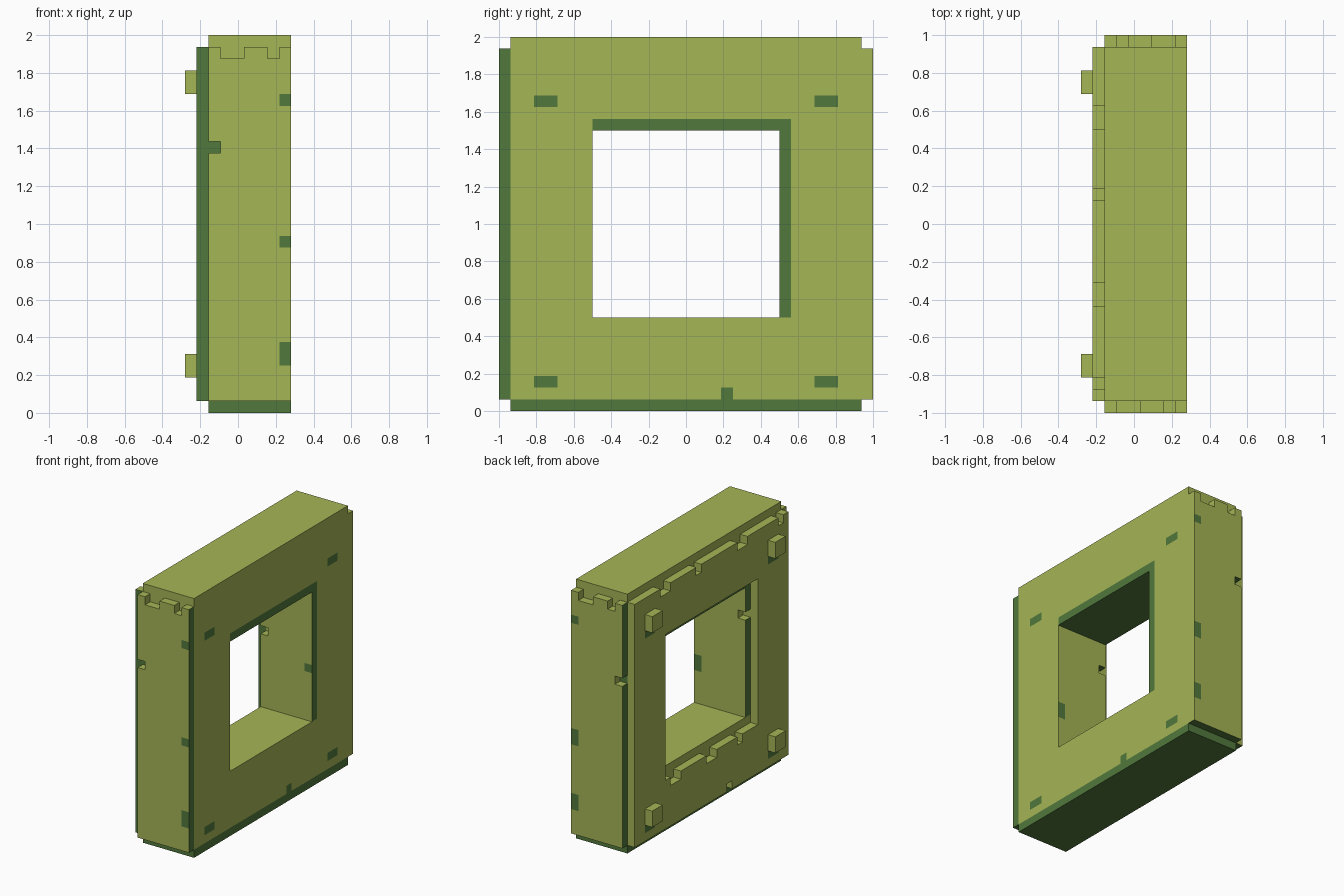
import bpy, bmesh, math
from mathutils import Vector

if "Cube" in bpy.data.objects:
    bpy.data.objects.remove(bpy.data.objects["Cube"])

U = 1 / 16  # block unit


def material(name, rgb):
    m = bpy.data.materials.new(name)
    m.diffuse_color = (*rgb, 1)
    m.use_nodes = True
    m.node_tree.nodes["Principled BSDF"].inputs["Base Color"].default_value = m.diffuse_color
    return m


LIME = material("lime green", (0.375, 0.465, 0.093))
DARK = material("dark green", (0.085, 0.19, 0.047))


def inside(c, boxes):
    return any(all(b[a] <= c[a] < b[a + 3] for a in range(3)) for b in boxes)


def block_part(name, add, cut, paint):
    """Outer shell of the unit cells in add minus cut; coplanar faces merged."""
    lo = [min(b[a] for b in add) for a in range(3)]
    hi = [max(b[a + 3] for b in add) for a in range(3)]
    cells = {(i, j, k) for i in range(lo[0], hi[0]) for j in range(lo[1], hi[1])
             for k in range(lo[2], hi[2])
             if inside((i, j, k), add) and not inside((i, j, k), cut)}
    bm, verts = bmesh.new(), {}

    def vert(p):
        if p not in verts:
            verts[p] = bm.verts.new(((p[0] - 4.5) * U, (p[1] - 16) * U, p[2] * U))
        return verts[p]

    for c in cells:
        for axis in range(3):
            for side in (0, 1):
                n = list(c)
                n[axis] += 1 if side else -1
                if tuple(n) in cells:
                    continue
                ring = []
                for s, t in ((0, 0), (1, 0), (1, 1), (0, 1)):
                    p = list(c)
                    p[axis] += side
                    p[(axis + 1) % 3] += s
                    p[(axis + 2) % 3] += t
                    ring.append(vert(tuple(p)))
                f = bm.faces.new(ring if side else ring[::-1])
                direction = "-+"[side] + "xyz"[axis]
                f.material_index = int(inside(c, paint.get(direction, [])))
    bmesh.ops.dissolve_limit(bm, angle_limit=math.radians(1), verts=bm.verts[:],
                             edges=bm.edges[:], delimit={'MATERIAL'})
    me = bpy.data.meshes.new(name)
    bm.to_mesh(me)
    bm.free()
    me.materials.append(LIME)
    me.materials.append(DARK)
    ob = bpy.data.objects.new(name, me)
    bpy.context.collection.objects.link(ob)
    return ob


# Boxes are (i0, j0, k0, i1, j1, k1) in block units
ALL = (0, 0, 0, 9, 32, 32)
BASE = (0, 0, 0, 9, 32, 1)

# Wall core, side panels and back slab
add = [(2, 1, 0, 9, 31, 32), (2, 0, 1, 9, 32, 31), (1, 1, 1, 2, 31, 31)]

# Window opening, wider in the back slab
cut = [(2, 8, 8, 9, 24, 24), (1, 7, 7, 2, 25, 25)]
# Ragged notches on the side panels' top edges
cut += [(a, 0, 30, b, 1, 31) for a, b in ((3, 5), (7, 8))]
cut += [(a, 31, 30, b, 32, 31) for a, b in ((3, 4), (6, 8))]
# Notches on the slab's top edge, window sill and bottom edge
cut += [(1, a, 30, 2, b, 31) for a, b in ((24, 26), (18, 19), (9, 11), (2, 3))]
cut += [(1, a, 6, 2, b, 7) for a, b in ((22, 24), (15, 17), (10, 11))]
cut += [(1, 12, 1, 2, 13, 2)]
# Nicks in the side panels and window jambs
cut += [(2, j, k, 3, j + 1, k + 1) for j, k in ((0, 22), (31, 21), (7, 20), (24, 17))]

# Dark edging and patches, by face direction
patches = [(0, j, k, 9, j + 2, k + 1) for j in (3, 27) for k in (2, 26)]
paint = {
    "+x": [BASE, (8, 0, 0, 9, 1, 32), (8, 8, 24, 9, 25, 25), (8, 24, 8, 9, 25, 25),
           (8, 19, 1, 9, 20, 2)] + patches,
    "-x": [BASE, (2, 31, 0, 3, 32, 32), (2, 7, 24, 3, 24, 25), (2, 7, 8, 3, 8, 25)] + patches,
    "-y": [BASE, (1, 0, 0, 2, 32, 32), (2, 1, 22, 3, 2, 23), (8, 24, 14, 9, 25, 15)]
          + [(8, 0, a, 9, 1, b) for a, b in ((26, 27), (14, 15), (4, 6))],
    "+y": [BASE, (2, 30, 21, 3, 31, 22), (8, 7, 12, 9, 8, 14)]
          + [(8, 31, a, 9, 32, b) for a, b in ((27, 28), (12, 14), (4, 6))],
    "-z": [ALL],
}
block_part("window_wall", add, cut, paint)

# Four pegs on the back slab
for j in (3, 27):
    for k in (3, 27):
        block_part(f"peg_{'front' if j == 3 else 'back'}_{'low' if k == 3 else 'high'}",
                   [(0, j, k, 1, j + 2, k + 2)], [], {})
